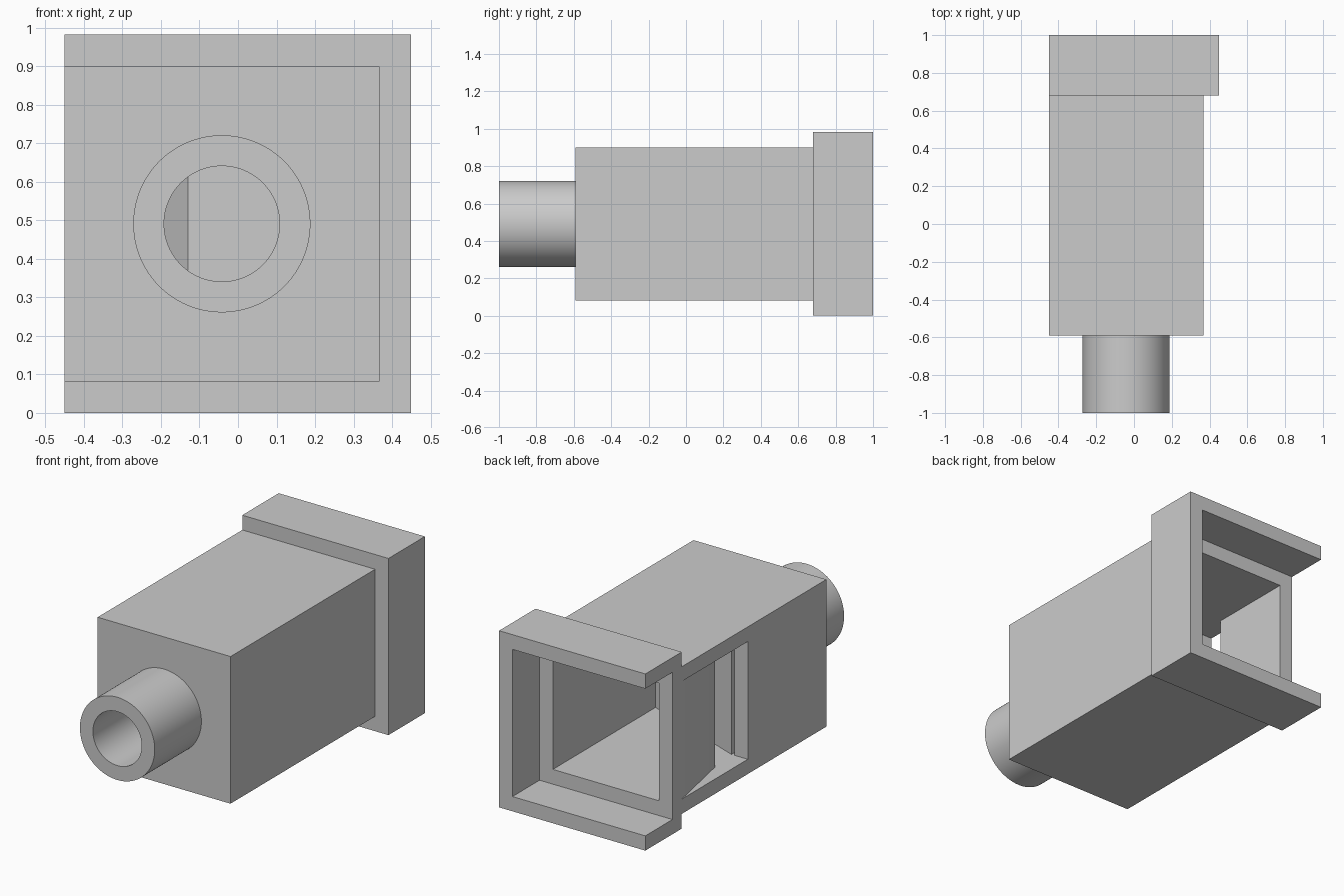
import bpy
import bmesh
import math
from mathutils import Matrix, Vector

if "Cube" in bpy.data.objects:
    bpy.data.objects.remove(bpy.data.objects["Cube"], do_unlink=True)

grey = bpy.data.materials.new("plain grey")
grey.use_nodes = True
grey.diffuse_color = (0.6, 0.6, 0.6, 1)
grey.node_tree.nodes["Principled BSDF"].inputs["Base Color"].default_value = (0.6, 0.6, 0.6, 1)

W = 0.082                      # wall thickness
LEFT, RIGHT = -0.45, 0.367     # body sides
LOW, HIGH = W, 0.9             # body bottom and top
FRONT, PLATE, BACK = -0.59, 0.68, 1.0


def finish(name, bm):
    bmesh.ops.recalc_face_normals(bm, faces=bm.faces)
    mesh = bpy.data.meshes.new(name)
    bm.to_mesh(mesh)
    bm.free()
    mesh.materials.append(grey)
    obj = bpy.data.objects.new(name, mesh)
    bpy.context.collection.objects.link(obj)
    return obj


def prism(name, outline, z0, z1):
    """Plan outline raised from z0 to z1."""
    bm = bmesh.new()
    face = bm.faces.new([bm.verts.new((x, y, z0)) for x, y in outline])
    top = bmesh.ops.extrude_face_region(bm, geom=[face])["geom"]
    bmesh.ops.translate(bm, vec=Vector((0, 0, z1 - z0)),
                        verts=[v for v in top if isinstance(v, bmesh.types.BMVert)])
    return finish(name, bm)


def box(name, x0, x1, y0, y1, z0, z1):
    return prism(name, [(x0, y0), (x1, y0), (x1, y1), (x0, y1)], z0, z1)


def rod(name, radius, y0, y1):
    """Cylinder along y on the pipe axis."""
    bm = bmesh.new()
    turn = Matrix.Translation((-0.042, (y0 + y1) / 2, 0.491)) @ Matrix.Rotation(math.pi / 2, 4, "X")
    bmesh.ops.create_cone(bm, cap_ends=True, segments=96, radius1=radius,
                          radius2=radius, depth=y1 - y0, matrix=turn)
    return finish(name, bm)


def combine(obj, *steps):
    """Apply boolean steps, then drop the helper solids."""
    for operation, other in steps:
        mod = obj.modifiers.new("bool", "BOOLEAN")
        mod.operation, mod.solver, mod.object = operation, "EXACT", other
    bpy.context.view_layer.update()
    graph = bpy.context.evaluated_depsgraph_get()
    mesh = bpy.data.meshes.new_from_object(obj.evaluated_get(graph))
    obj.modifiers.clear()
    obj.data = mesh
    for operation, other in steps:
        bpy.data.objects.remove(other, do_unlink=True)


# Square tube with its three-sided end collar, hollow inside
body = box("whistle_body", LEFT, RIGHT, FRONT, PLATE + 0.04, LOW, HIGH)
inner_low, inner_high = LOW + W, HIGH - W
combine(
    body,
    ("UNION", box("collar", LEFT, 0.449, PLATE, BACK, 0, 0.982)),
    ("DIFFERENCE", box("collar_recess", LEFT - 0.1, RIGHT, PLATE + W, BACK + 0.1, LOW, HIGH)),
    ("DIFFERENCE", box("chamber", LEFT + W, RIGHT - W, FRONT + W, BACK, inner_low, inner_high)),
    # Mouth with a bevelled lip
    ("DIFFERENCE", prism("mouth", [(-0.47, 0.1), (-0.35, 0.1), (-0.35, 0.18), (-0.47, 0.78)],
                         inner_low, inner_high)),
    ("DIFFERENCE", rod("wall_bore", 0.15, FRONT - 0.1, FRONT + 0.15)),
)

# Round inlet pipe
pipe = rod("inlet_pipe", 0.23, -1, FRONT)
combine(pipe, ("DIFFERENCE", rod("pipe_bore", 0.15, -1.1, FRONT + 0.1)))

# Inner block that leaves a narrow air slit beside the mouth
prism("air_block", [(RIGHT - W / 2, -0.155), (-0.35, 0.1), (-0.35, 0.05),
                    (-0.13, -0.3), (RIGHT - W / 2, -0.3)],
      inner_low - 0.01, inner_high + 0.01)

# Smooth the round pipe, keep its rims sharp
bpy.ops.object.select_all(action="DESELECT")
for obj in (pipe, body):
    obj.select_set(True)
bpy.context.view_layer.objects.active = pipe
bpy.ops.object.shade_smooth_by_angle(angle=math.radians(30))
